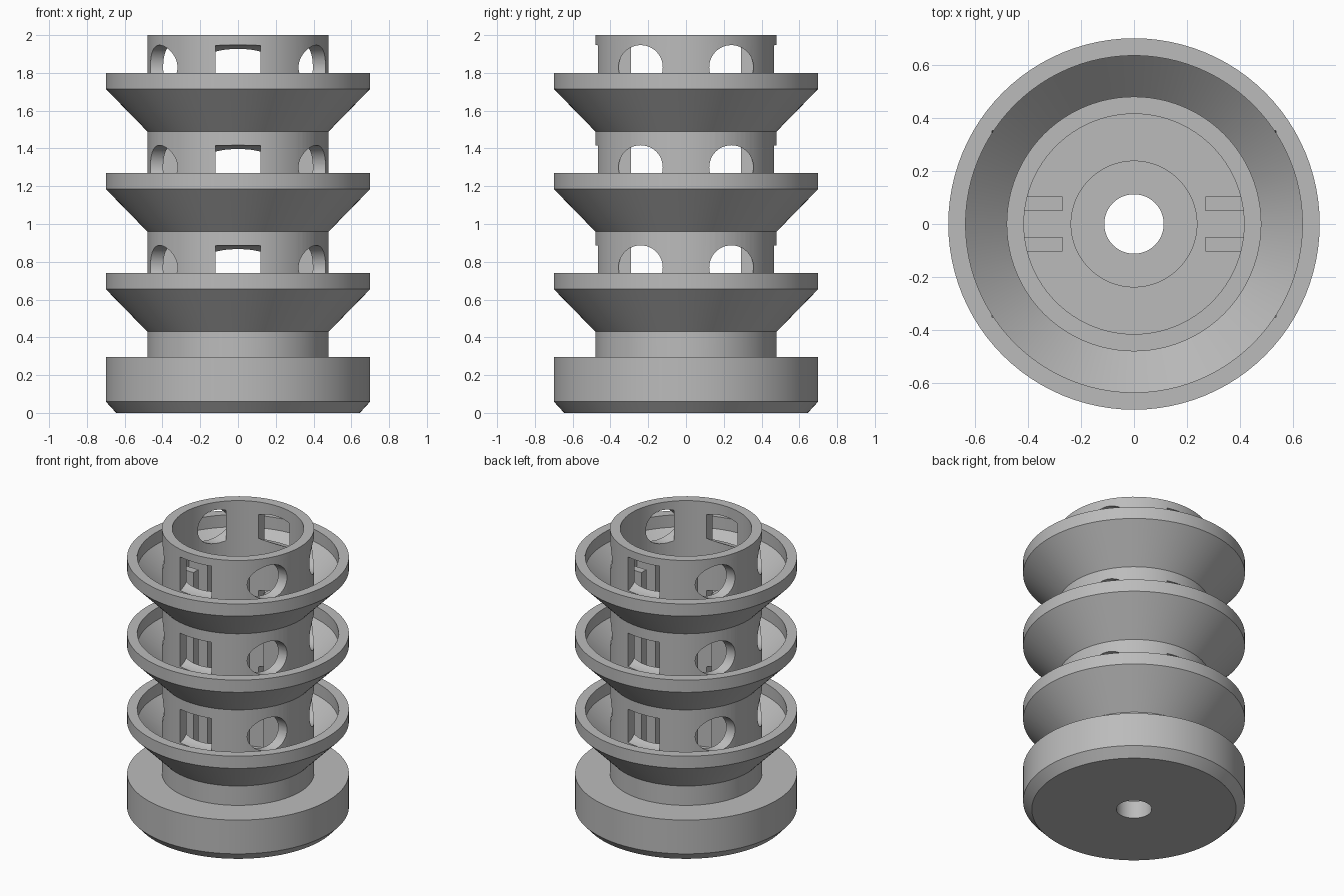
import bpy
import bmesh
from math import cos, sin, pi, radians
from mathutils import Matrix

old = bpy.data.objects.get("Cube")
if old:
    bpy.data.objects.remove(old, do_unlink=True)

grey = bpy.data.materials.new("plain grey")
grey.use_nodes = True
COLOUR = (0.5, 0.5, 0.5, 1)
grey.diffuse_color = COLOUR
grey.node_tree.nodes["Principled BSDF"].inputs["Base Color"].default_value = COLOUR

SEGMENTS = 96
PITCH = 0.53          # height between tiers
TIERS = 3
OUTER, INNER = 0.48, 0.415
FLOOR = 0.295
RIM = 0.74            # rim height of the lowest cup


def finish(bm, name):
    bmesh.ops.recalc_face_normals(bm, faces=bm.faces)
    mesh = bpy.data.meshes.new(name)
    bm.to_mesh(mesh)
    bm.free()
    mesh.materials.append(grey)
    obj = bpy.data.objects.new(name, mesh)
    bpy.context.collection.objects.link(obj)
    return obj


def lathe(name, profile):
    """Turn a closed (radius, z) outline around the z axis."""
    bm = bmesh.new()
    rings = []
    for i in range(SEGMENTS):
        a = 2 * pi * i / SEGMENTS
        rings.append([bm.verts.new((r * cos(a), r * sin(a), z)) for r, z in profile])
    n = len(profile)
    for i in range(SEGMENTS):
        here, there = rings[i], rings[(i + 1) % SEGMENTS]
        for j in range(n):
            k = (j + 1) % n
            bm.faces.new((here[j], there[j], there[k], here[k]))
    return finish(bm, name)


def window_cutter():
    """Six short cylinders per tier, all lying along x."""
    bm = bmesh.new()
    for tier in range(TIERS):
        for i in range(6):
            a = radians(30 + 60 * i)
            place = Matrix.Translation((OUTER * cos(a), OUTER * sin(a),
                                        RIM + 0.03 + PITCH * tier))
            bmesh.ops.create_cone(bm, cap_ends=True, segments=48, radius1=0.117,
                                  radius2=0.117, depth=0.24,
                                  matrix=place @ Matrix.Rotation(pi / 2, 4, 'Y'))
    return finish(bm, "window_cutter")


def cut(obj, cutter):
    mod = obj.modifiers.new("windows", 'BOOLEAN')
    mod.operation = 'DIFFERENCE'
    mod.solver = 'EXACT'
    mod.object = cutter
    graph = bpy.context.evaluated_depsgraph_get()
    mesh = bpy.data.meshes.new_from_object(obj.evaluated_get(graph))
    obj.modifiers.clear()
    obj.data = mesh


# Base with drain hole, and the hollow column rising from it
column = lathe("base_and_column", [
    (0.112, 0), (0.645, 0), (0.70, 0.06), (0.70, FLOOR), (OUTER, FLOOR),
    (OUTER, 2), (INNER, 2), (INNER, FLOOR), (0.237, FLOOR),
    (0.237, 0.12), (0.112, 0.12)])

# Flared cups around the column
cups = []
for tier in range(TIERS):
    top = RIM + PITCH * tier
    cups.append(lathe(f"cup_{tier + 1}", [
        (0.46, top - 0.31), (OUTER, top - 0.31), (0.70, top - 0.085), (0.70, top),
        (0.635, top), (0.635, top - 0.085), (OUTER, top - 0.24), (0.46, top - 0.24)]))

# Windows through the column wall
cutter = window_cutter()
cutter.hide_render = True
for part in [column] + cups:
    cut(part, cutter)
bpy.data.objects.remove(cutter, do_unlink=True)

# Paired upright ribs on the inside of the left and right walls
RIB_TOP = 1.66
for side, sx in (("left", 1), ("right", -1)):
    for end, sy in (("front", -1), ("back", 1)):
        bm = bmesh.new()
        bmesh.ops.create_cube(bm, size=1, matrix=Matrix.Translation(
            (sx * 0.342, sy * 0.077, (FLOOR + RIB_TOP) / 2))
            @ Matrix.Diagonal((0.144, 0.055, RIB_TOP - FLOOR, 1)))
        finish(bm, f"{side}_{end}_rib")

# Smooth round walls, keep edges sharp
bpy.ops.object.select_all(action='DESELECT')
for part in [column] + cups:
    part.select_set(True)
bpy.context.view_layer.objects.active = column
bpy.ops.object.shade_smooth_by_angle(angle=radians(30))
